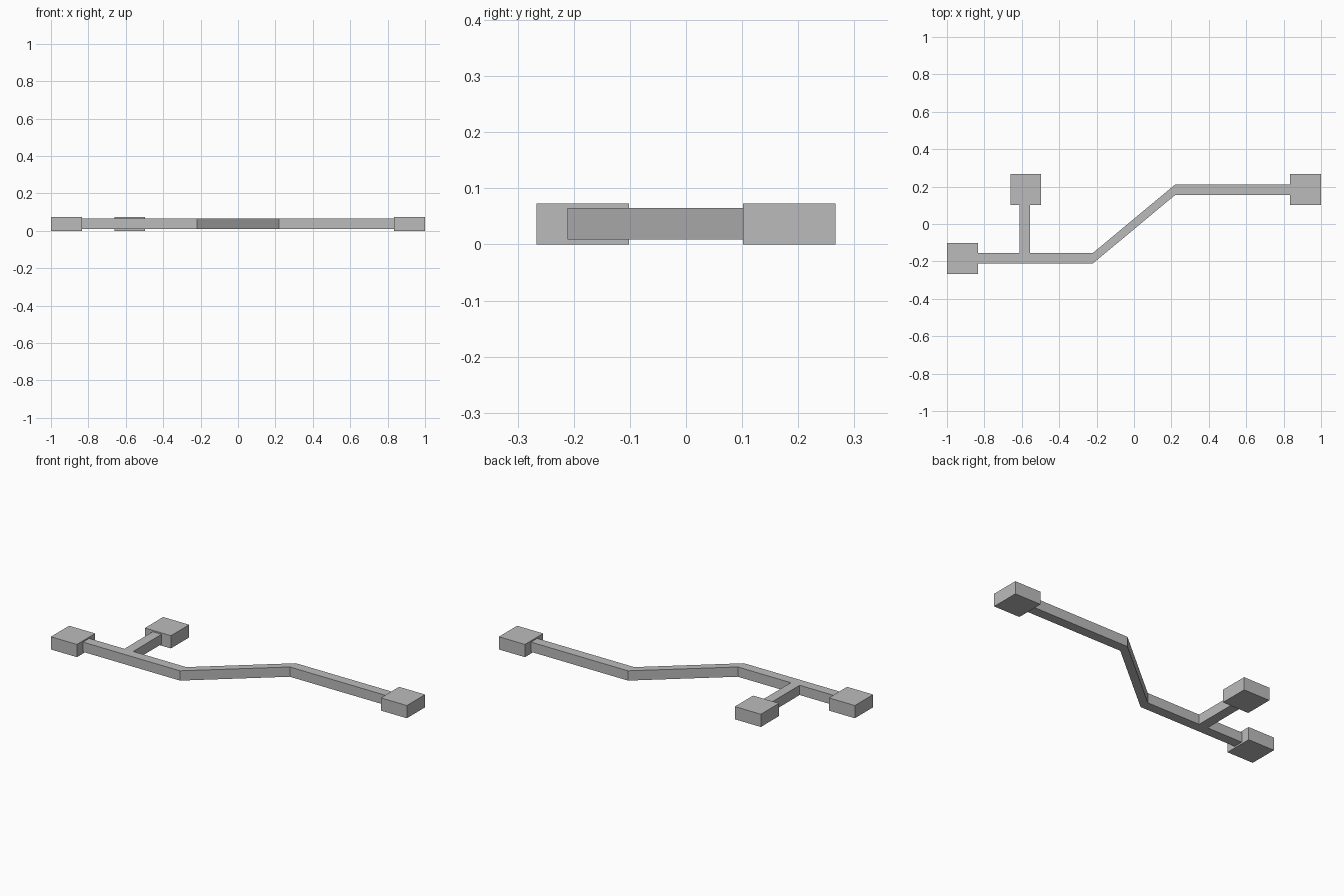
import bpy
import bmesh

cube = bpy.data.objects.get("Cube")
if cube:
    bpy.data.objects.remove(cube, do_unlink=True)

# One grey material
GREY = (0.5, 0.5, 0.5, 1)
grey = bpy.data.materials.new("plain grey")
grey.use_nodes = True
grey.diffuse_color = GREY
grey.node_tree.nodes["Principled BSDF"].inputs["Base Color"].default_value = GREY

BLOCK, BLOCK_TOP = 0.165, 0.073
BAR, BAR_BOTTOM, BAR_TOP = 0.056, 0.009, 0.065
Y = 0.183          # offset of the two straight runs
BEND = 0.22        # where the runs meet the slanted middle
INNER = 1 - BLOCK  # inner face of the end blocks


def prism(name, outline, bottom, top):
    """Extrude a plan outline between two heights."""
    bm = bmesh.new()
    face = bm.faces.new([bm.verts.new((x, y, bottom)) for x, y in outline])
    up = bmesh.ops.extrude_face_region(bm, geom=[face])
    verts = [v for v in up["geom"] if isinstance(v, bmesh.types.BMVert)]
    bmesh.ops.translate(bm, verts=verts, vec=(0, 0, top - bottom))
    bmesh.ops.recalc_face_normals(bm, faces=bm.faces)
    mesh = bpy.data.meshes.new(name)
    bm.to_mesh(mesh)
    bm.free()
    mesh.materials.append(grey)
    obj = bpy.data.objects.new(name, mesh)
    bpy.context.collection.objects.link(obj)
    return obj


def rectangle(x0, x1, y0, y1):
    return [(x0, y0), (x1, y0), (x1, y1), (x0, y1)]


# End blocks
h = BLOCK / 2
for name, x, y in (("right_end_block", h - 1, -Y - 0.001),
                   ("left_end_block", 1 - h, Y + 0.001),
                   ("branch_end_block", -0.579, Y + 0.001)):
    prism(name, rectangle(x - h, x + h, y - h, y + h), 0, BLOCK_TOP)

# Main bar: two straight runs joined by a slanted middle
path = [(-INNER, -Y), (-BEND, -Y), (BEND, Y), (INNER, Y)]
w = BAR / 2
outline = [(x, y - w) for x, y in path] + [(x, y + w) for x, y in reversed(path)]
prism("main_bar", outline, BAR_BOTTOM, BAR_TOP)

# Side branch
bx = -0.584
prism("branch_bar", rectangle(bx - w, bx + w, w - Y, Y - h + 0.001), BAR_BOTTOM, BAR_TOP)
